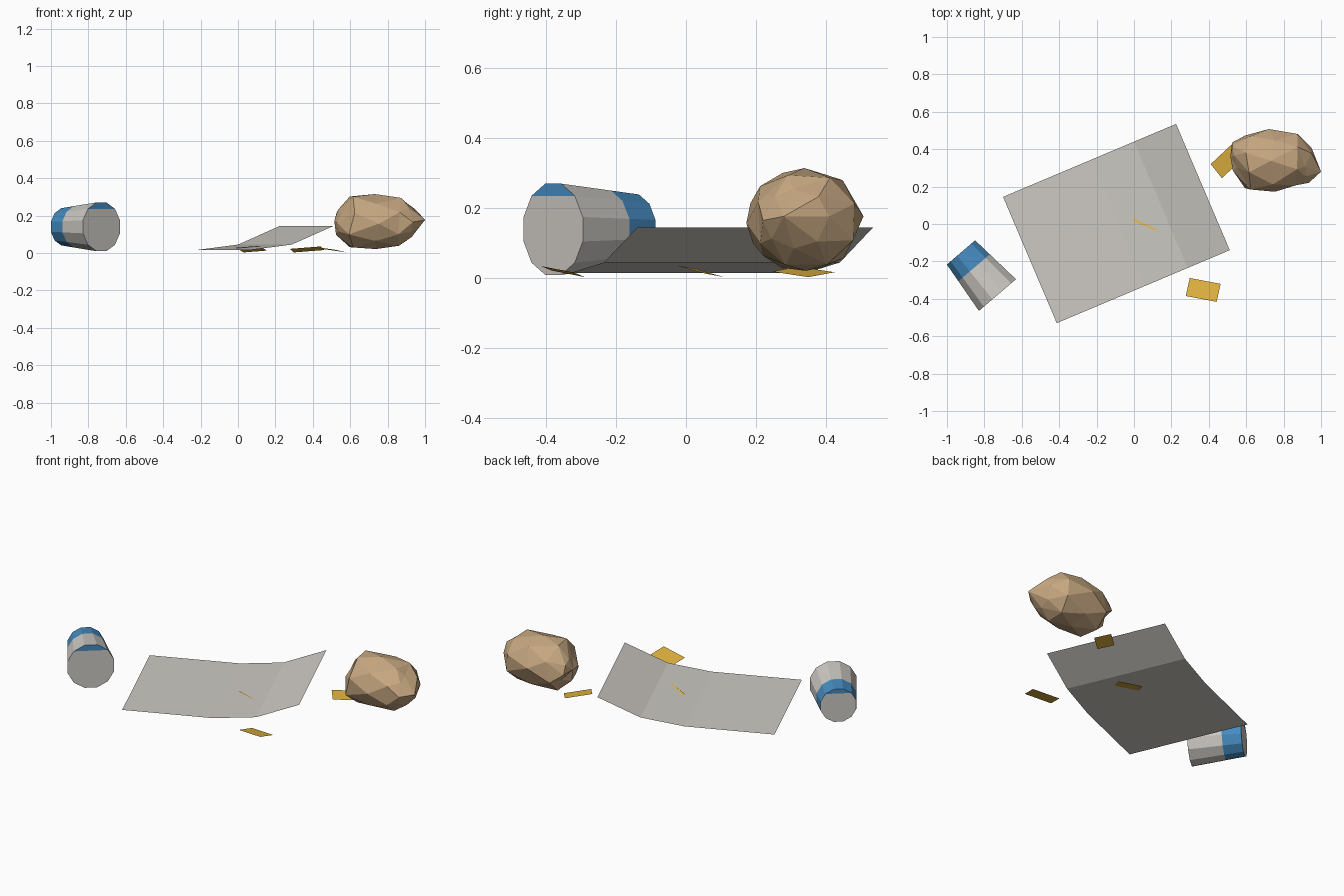
import bpy, bmesh, math, random
from mathutils import Vector

if "Cube" in bpy.data.objects:
    bpy.data.objects.remove(bpy.data.objects["Cube"], do_unlink=True)


def material(name, r, g, b):
    m = bpy.data.materials.new(name)
    m.use_nodes = True
    m.diffuse_color = (r, g, b, 1)
    m.node_tree.nodes["Principled BSDF"].inputs["Base Color"].default_value = (r, g, b, 1)
    return m


GREY = material("pale grey", 0.61, 0.59, 0.55)
BLUE = material("label blue", 0.06, 0.26, 0.53)
TAN = material("paper tan", 0.57, 0.39, 0.22)
YELLOW = material("scrap yellow", 0.74, 0.44, 0.05)


def build(name, verts, faces, mats, closed=True):
    """Make a flat shaded object from generated points and (indices, slot) faces."""
    bm = bmesh.new()
    vs = [bm.verts.new(v) for v in verts]
    for ids, slot in faces:
        bm.faces.new([vs[i] for i in ids]).material_index = slot
    if closed:
        bmesh.ops.recalc_face_normals(bm, faces=bm.faces)
    mesh = bpy.data.meshes.new(name)
    bm.to_mesh(mesh)
    bm.free()
    for m in mats:
        mesh.materials.append(m)
    obj = bpy.data.objects.new(name, mesh)
    bpy.context.collection.objects.link(obj)
    return obj


# Bent sheet: a profile (fraction of length, height) swept across its width
start, along, across = Vector((-0.70, 0.145, 0)), Vector((0.925, 0.39, 0)), Vector((0.287, -0.675, 0))
verts, faces = [], []
for t, z in [(0, 0.015), (0.51, 0.015), (0.757, 0.045), (1, 0.145)]:
    p = start + along * t + Vector((0, 0, z))
    verts += [p, p + across]
for i in range(0, 6, 2):
    faces.append(((i, i + 1, i + 3, i + 2), 0))
build("bent_sheet", verts, faces, [GREY], closed=False)

# Tapered cup lying on its side, with a band at the narrow end
SIDES = 12
wide, narrow = Vector((-0.73, -0.38, 0.14)), Vector((-0.925, -0.152, 0.14))
axis = (narrow - wide).normalized()
side = axis.cross(Vector((0, 0, 1)))
verts, faces = [], []
for t in (0, 0.64, 1):
    radius = 0.135 - 0.032 * t
    for k in range(SIDES):
        a = math.radians(45 + k * 360 / SIDES)
        verts.append(wide.lerp(narrow, t) + radius * (side * math.cos(a) + Vector((0, 0, math.sin(a)))))
for ring in (0, 1):
    for k in range(SIDES):
        n = (k + 1) % SIDES
        lo, hi = ring * SIDES, (ring + 1) * SIDES
        faces.append(((lo + k, lo + n, hi + n, hi + k), ring))
# Each end has a painted segment at its top
for base in (0, 2 * SIDES):
    faces.append(([base + k for k in range(4)], 1))
    faces.append(([base + k % SIDES for k in range(3, SIDES + 1)], 0))
build("paper_cup", verts, faces, [GREY, BLUE])

# Crumpled bag: staggered rings (x, centre y, z, radius y, z) closed by two tips
random.seed(4)
RING = 8
rings = [(0.54, 0.36, 0.165, 0.075, 0.068),
         (0.61, 0.33, 0.165, 0.155, 0.145),
         (0.74, 0.34, 0.168, 0.168, 0.147),
         (0.87, 0.343, 0.165, 0.148, 0.138),
         (0.93, 0.315, 0.17, 0.095, 0.085)]
verts, faces = [], []
for i, (x, y, z, ry, rz) in enumerate(rings):
    for k in range(RING):
        a = (k + i / 2) * math.tau / RING + random.uniform(-0.1, 0.1)
        verts.append((x + random.uniform(-0.02, 0.02), y + ry * math.cos(a), z + rz * math.sin(a)))
verts += [(0.515, 0.36, 0.17), (1.0, 0.28, 0.177)]
first, last = len(verts) - 2, len(verts) - 1
for i in range(len(rings) - 1):
    for k in range(RING):
        n = (k + 1) % RING
        lo, hi = i * RING, (i + 1) * RING
        faces.append(((lo + k, lo + n, hi + k), 0))
        faces.append(((lo + n, hi + n, hi + k), 0))
end = (len(rings) - 1) * RING
for k in range(RING):
    n = (k + 1) % RING
    faces.append(((first, n, k), 0))
    faces.append(((last, end + k, end + n), 0))
build("crumpled_bag", verts, faces, [TAN])

# Tilted scraps: one corner plus two edge vectors
scraps = {
    "scrap_under_sheet": ((-0.01, 0.02, 0.028), (0.125, -0.055, 0.01), (0.04, 0.09, -0.025)),
    "scrap_front": ((0.277, -0.385, 0.022), (0.165, -0.031, 0.013), (0.021, 0.096, -0.019)),
    "scrap_by_bag": ((0.41, 0.32, 0.033), (0.06, -0.075, -0.014), (0.112, 0.105, -0.016)),
}
for name, (corner, u, v) in scraps.items():
    c, u, v = Vector(corner), Vector(u), Vector(v)
    build(name, [c, c + u, c + u + v, c + v], [((0, 1, 2, 3), 0)], [YELLOW], closed=False)
